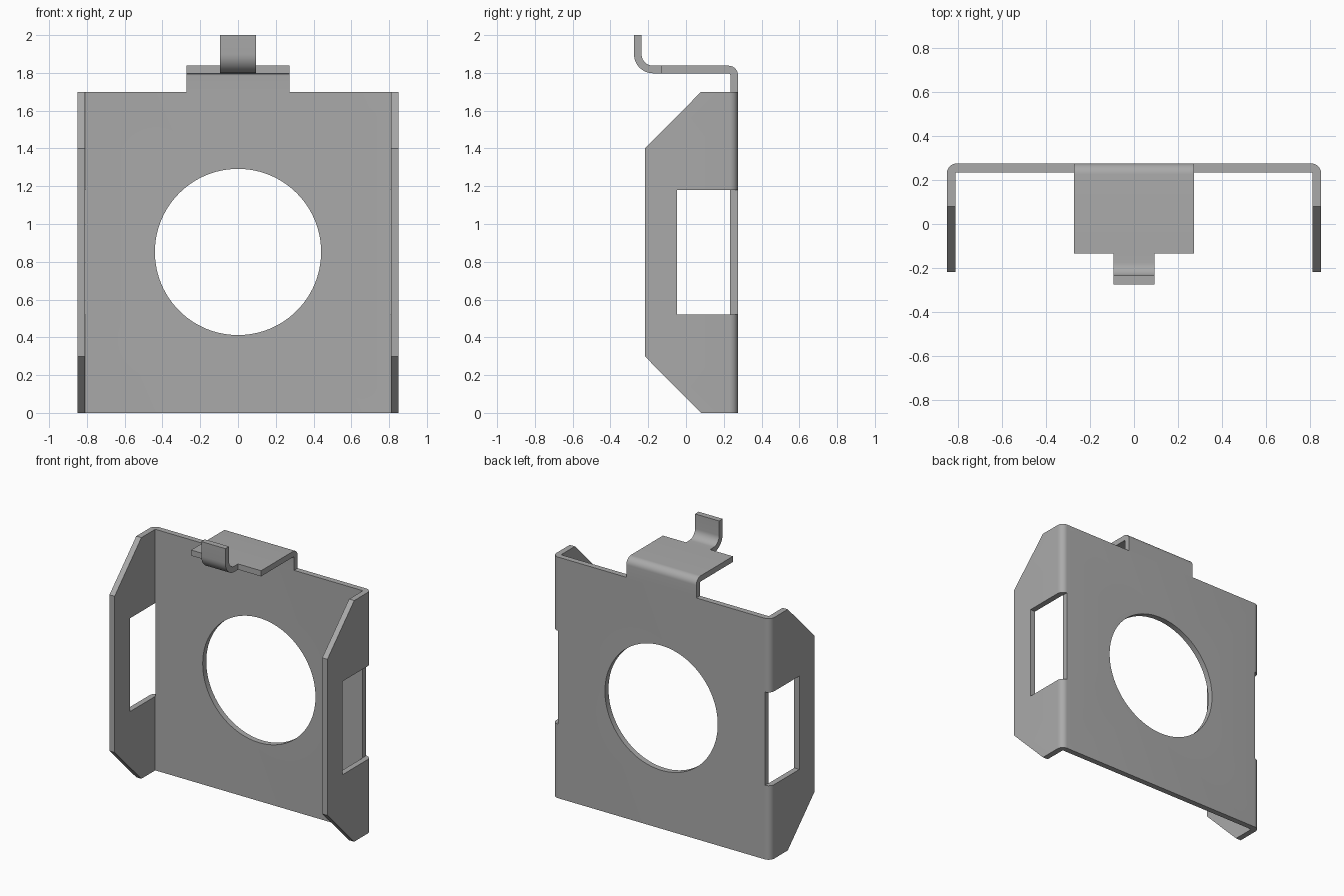
import bpy, bmesh, math
from mathutils import Vector

cube = bpy.data.objects.get("Cube")
if cube:
    bpy.data.objects.remove(cube, do_unlink=True)

steel = bpy.data.materials.new("grey_steel")
steel.use_nodes = True
GREY = (0.4, 0.4, 0.4, 1)
steel.diffuse_color = GREY
steel.node_tree.nodes["Principled BSDF"].inputs["Base Color"].default_value = GREY

W, BACK, FRONT, T, H = 0.85, 0.275, -0.218, 0.04, 1.7   # sheet dimensions
TOP, TIP = 1.838, -0.275                               # tab height and tip


def rounded(points, steps=10):
    """Outline from (a, b, radius) corners, filleting those with a radius."""
    out = []
    for i, (a, b, r) in enumerate(points):
        p = Vector((a, b))
        if r == 0:
            out.append(p)
            continue
        d1 = (Vector(points[i - 1][:2]) - p).normalized()
        d2 = (Vector(points[(i + 1) % len(points)][:2]) - p).normalized()
        centre = p + (d1 + d2) * r          # all bends are right angles
        for k in range(steps + 1):
            t = k / steps * math.pi / 2
            out.append(centre - d2 * r * math.cos(t) - d1 * r * math.sin(t))
    return out


def prism(name, outline, axis, lo, hi):
    """Extrude an outline along x, y or z."""
    place = {"x": lambda a, b, c: (c, a, b),
             "y": lambda a, b, c: (a, c, b),
             "z": lambda a, b, c: (a, b, c)}[axis]
    bm = bmesh.new()
    face = bm.faces.new([bm.verts.new(place(a, b, lo)) for a, b in outline])
    ext = bmesh.ops.extrude_face_region(bm, geom=[face])
    move = Vector(place(0, 0, hi - lo))
    bmesh.ops.translate(bm, vec=move, verts=[v for v in ext["geom"] if isinstance(v, bmesh.types.BMVert)])
    bmesh.ops.recalc_face_normals(bm, faces=bm.faces)
    mesh = bpy.data.meshes.new(name)
    bm.to_mesh(mesh)
    bm.free()
    obj = bpy.data.objects.new(name, mesh)
    bpy.context.collection.objects.link(obj)
    mesh.materials.append(steel)
    return obj


def activate(obj):
    bpy.ops.object.select_all(action="DESELECT")
    obj.select_set(True)
    bpy.context.view_layer.objects.active = obj


def cut(obj, cutter):
    activate(obj)
    mod = obj.modifiers.new("cut", "BOOLEAN")
    mod.operation, mod.solver, mod.object = "DIFFERENCE", "EXACT", cutter
    bpy.ops.object.modifier_apply(modifier=mod.name)
    bpy.data.objects.remove(cutter, do_unlink=True)


def smooth(obj):
    activate(obj)
    bpy.ops.object.shade_smooth_by_angle(angle=math.radians(30))


# Back plate with folded side flanges
I, B = W - T, BACK - T
channel = prism("folded_plate", rounded([
    (-W, FRONT, 0), (-W, BACK, 0.045), (W, BACK, 0.045), (W, FRONT, 0),
    (I, FRONT, 0), (I, B, 0.006), (-I, B, 0.006), (-I, FRONT, 0)]), "z", 0, H)

# Round opening
circle = [(0.44 * math.cos(k * math.tau / 96), 0.852 + 0.44 * math.sin(k * math.tau / 96)) for k in range(96)]
cut(channel, prism("hole_cutter", circle, "y", 0, 0.5))

# Sloped flange corners
F = FRONT - 0.1
cut(channel, prism("lower_corner_cutter", [(F, 0.4), (F, -0.1), (0.18, -0.1)], "x", -1, 1))
cut(channel, prism("upper_corner_cutter", [(F, 1.3), (0.18, 1.8), (F, 1.8)], "x", -1, 1))

# Side windows, open through the bends
window = [(-0.048, 0.522), (0.4, 0.522), (0.4, 1.18), (-0.048, 1.18)]
for side in (-1, 1):
    lo, hi = sorted((side * (I - 0.002), side))
    cut(channel, prism("window_cutter", window, "x", lo, hi))
smooth(channel)

# Wide tab folded forward from the top edge
STEP = -0.133
smooth(prism("top_tab", rounded([
    (BACK, H, 0), (BACK, TOP, 0.05), (STEP, TOP, 0), (STEP, TOP - T, 0),
    (B, TOP - T, 0.012), (B, H, 0)]), "x", -0.273, 0.273))

# Narrow tongue curling upward
smooth(prism("upturned_tongue", rounded([
    (STEP, TOP - T, 0), (TIP, TOP - T, 0.1), (TIP, 2, 0), (TIP + T, 2, 0),
    (TIP + T, TOP, 0.06), (STEP, TOP, 0)]), "x", -0.094, 0.094))
